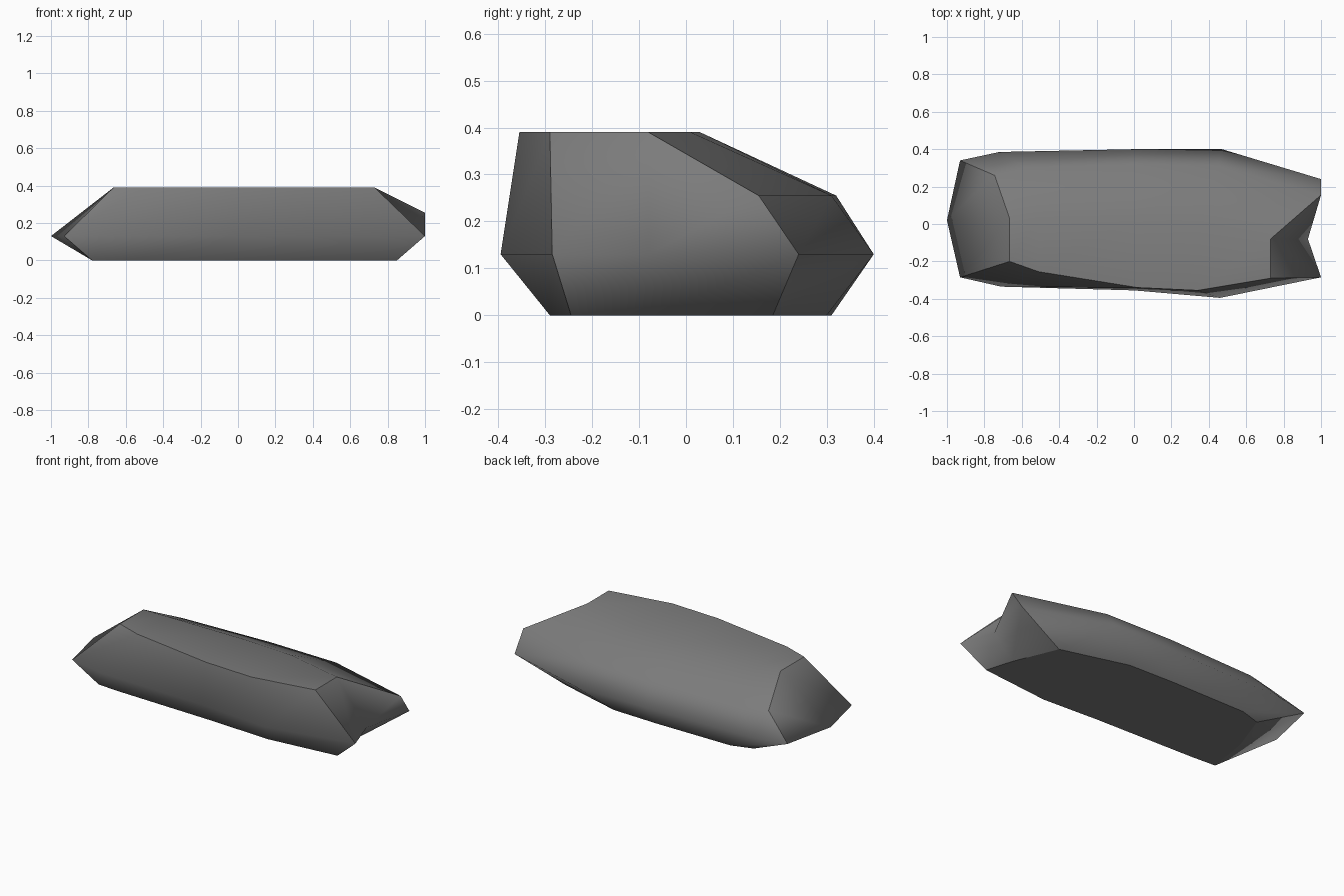
import bpy
import bmesh

# Remove only the default cube
default_cube = bpy.data.objects.get("Cube")
if default_cube:
    bpy.data.objects.remove(default_cube, do_unlink=True)


def make_material(name, colour):
    material = bpy.data.materials.new(name)
    material.use_nodes = True
    material.diffuse_color = colour
    shader = material.node_tree.nodes["Principled BSDF"]
    shader.inputs["Base Color"].default_value = colour
    shader.inputs["Roughness"].default_value = 0.9
    return material


# Heights of the four levels of the stone
BASE, WAIST, SHOULDER, TOP = 0, 0.13, 0.255, 0.39

# Rails running along the stone: level, then (x, y) from the right end to the left end
rails = {
    "base_front": (BASE, [(-.78, -.24), (-.62, -.25), (.04, -.27), (.4, -.29), (.85, -.245)]),
    "waist_front": (WAIST, [(-.93, -.285), (-.71, -.335), (0, -.355), (.46, -.395), (1, -.285)]),
    "top_front": (TOP, [(-.665, -.2), (-.51, -.255), (.02, -.34), (.34, -.355), (.73, -.29)]),
    "top_back": (TOP, [(-.665, .03), (-.51, .03), (.01, .03), (.35, .01), (.73, -.08)]),
    "shoulder_back": (SHOULDER, [(-.745, .26), (-.58, .3), (0, .32), (.45, .31), (1, .155)]),
    "waist_back": (WAIST, [(-.93, .34), (-.72, .385), (0, .4), (.47, .4), (1, .24)]),
    "base_back": (BASE, [(-.65, .27), (-.52, .31), (-.02, .31), (.28, .3), (.69, .185)]),
}

# Centre points of each end: pointed tip on one side, hollow notch on the other
end_centres = {
    0: {"base": (-.74, .02), "waist": (-1, .02)},
    -1: {"base": (.8, -.08), "waist": (.93, -.08)},
}

bm = bmesh.new()
rows = {
    name: [bm.verts.new((x, y, level)) for x, y in points]
    for name, (level, points) in rails.items()
}

# Sides and top: join each rail to the next one
order = list(rails)
body_faces = []
for lower, upper in zip(order, order[1:]):
    a, b = rows[lower], rows[upper]
    for i in range(len(a) - 1):
        body_faces.append(bm.faces.new((a[i], a[i + 1], b[i + 1], b[i])))

# Ends: two faces below the waist and two above it
end_faces = []
base_middles = {}
for end, centre in end_centres.items():
    corner = {name: row[end] for name, row in rows.items()}
    low = bm.verts.new((*centre["base"], BASE))
    mid = bm.verts.new((*centre["waist"], WAIST))
    base_middles[end] = low
    for loop in (
        (corner["base_front"], low, mid, corner["waist_front"]),
        (low, corner["base_back"], corner["waist_back"], mid),
        (corner["waist_front"], mid, corner["top_back"], corner["top_front"]),
        (mid, corner["waist_back"], corner["shoulder_back"], corner["top_back"]),
    ):
        end_faces.append(bm.faces.new(loop))

# Flat underside
underside = bm.faces.new(
    rows["base_front"] + [base_middles[-1]] + rows["base_back"][::-1] + [base_middles[0]]
)
bmesh.ops.recalc_face_normals(bm, faces=bm.faces[:])

# Smooth shading inside each region, crisp edges between the regions
for face in bm.faces:
    face.smooth = True
front_rim = set(rows["top_front"])
ends = set(end_faces)
for edge in bm.edges:
    on_underside = underside in edge.link_faces
    on_end_border = len(ends.intersection(edge.link_faces)) == 1
    on_front_rim = front_rim.issuperset(edge.verts)
    edge.smooth = not (on_underside or on_end_border or on_front_rim)

mesh = bpy.data.meshes.new("stone_slab")
bm.to_mesh(mesh)
bm.free()
mesh.materials.append(make_material("dark grey stone", (0.2, 0.2, 0.2, 1)))
stone = bpy.data.objects.new("stone_slab", mesh)
bpy.context.collection.objects.link(stone)
